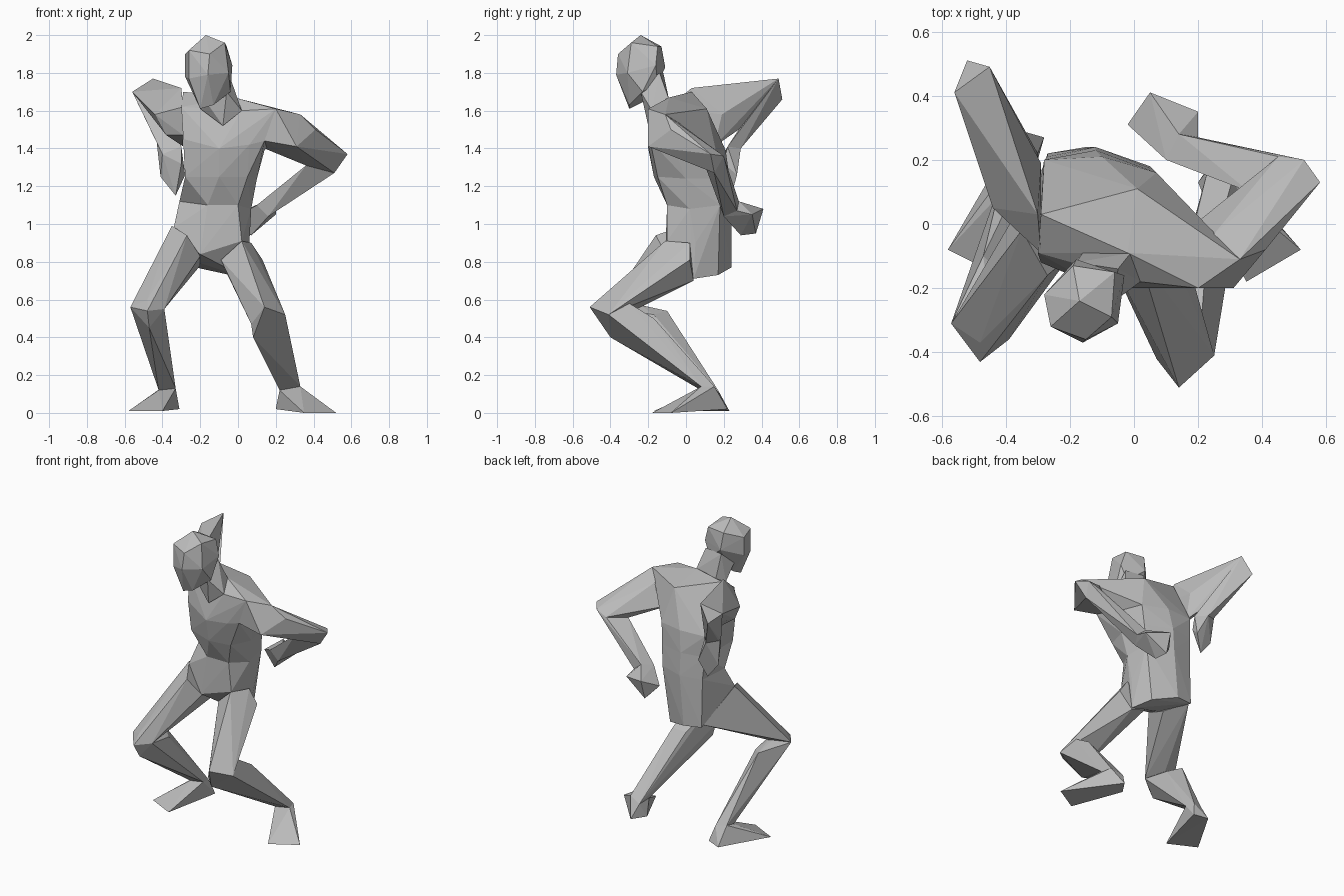
import bpy
import bmesh
from mathutils import Vector

# Remove the default cube only
default_cube = bpy.data.objects.get("Cube")
if default_cube:
    bpy.data.objects.remove(default_cube, do_unlink=True)

# Single clay grey material
clay = bpy.data.materials.new("clay_grey")
clay.use_nodes = True
grey = (0.5, 0.5, 0.5, 1)
clay.diffuse_color = grey
for node in clay.node_tree.nodes:
    if node.type == "BSDF_PRINCIPLED":
        node.inputs["Base Color"].default_value = grey

hulls = {}


def faceted_part(name, *sections):
    """Wrap a convex faceted skin around the cross-sections."""
    skin = bmesh.new()
    for section in sections:
        for point in section:
            skin.verts.new(Vector(point))
    result = bmesh.ops.convex_hull(skin, input=skin.verts)
    unused = set(result["geom_interior"]) | set(result["geom_unused"])
    loose = [item for item in unused if isinstance(item, bmesh.types.BMVert)]
    bmesh.ops.delete(skin, geom=loose, context="VERTS")
    bmesh.ops.recalc_face_normals(skin, faces=skin.faces)
    skin.normal_update()
    hulls[name] = skin


def chain(names, sections):
    """Build consecutive body segments that share their joint sections."""
    for name, start, end in zip(names, sections, sections[1:]):
        faceted_part(name, start, end)


def is_buried(face, planes):
    """True when a face lies wholly inside the convex part given by planes."""
    for origin, normal in planes:
        heights = [(vert.co - origin).dot(normal) for vert in face.verts]
        if max(heights) > 1e-5:
            return False
        if min(heights) > -1e-5 and face.normal.dot(normal) > 0:
            return False
    return True


# Torso, from the shoulder line down to the seat
shoulder_line = [(-.3, -.09, 1.62), (-.02, -.09, 1.67), (.02, -.18, 1.6),
                 (.2, -.2, 1.61), (.33, -.11, 1.58), (.01, .11, 1.61),
                 (-.29, .03, 1.7)]
chest_line = [(-.29, -.12, 1.45), (-.1, -.2, 1.4), (.06, -.2, 1.42),
              (.14, -.19, 1.44), (.14, -.06, 1.39), (.07, .16, 1.38),
              (-.1, .21, 1.39), (-.28, .2, 1.39)]
rib_line = [(-.28, -.1, 1.25), (-.1, -.17, 1.25), (.05, -.15, 1.25),
            (.1, 0, 1.24), (.06, .17, 1.24), (-.12, .23, 1.25),
            (-.28, .2, 1.25)]
waist_line = [(-.16, -.1, 1.1), (0, -.1, 1.1), (.07, .02, 1.08),
              (.05, .18, 1.1), (-.12, .24, 1.1), (-.27, .21, 1.1),
              (-.31, .03, 1.12)]
seat_line = [(-.34, -.04, .98), (-.2, -.11, .84), (.02, -.1, .91),
             (.06, .05, .9), (.05, .04, .71), (0, .17, .73),
             (-.15, .24, .77), (-.27, .22, .78), (-.22, 0, .8),
             (-.08, 0, .77)]
chain(["chest", "ribcage", "abdomen", "pelvis"],
      [shoulder_line, chest_line, rib_line, waist_line, seat_line])

# Neck
neck_base = [(-.2, -.14, 1.61), (-.08, -.2, 1.52), (.02, -.18, 1.6),
             (-.01, -.09, 1.66), (-.16, -.09, 1.64)]
neck_top = [(-.22, -.2, 1.72), (-.06, -.24, 1.7), (-.05, -.14, 1.8),
            (-.18, -.12, 1.8)]
faceted_part("neck", neck_base, neck_top)

# Head: crown, brow, cheeks and jaw
crown = [(-.17, -.24, 2)]
brow = [(-.26, -.32, 1.92), (-.15, -.36, 1.9), (-.07, -.29, 1.96),
        (-.06, -.15, 1.94), (-.19, -.13, 1.94), (-.28, -.22, 1.9)]
cheeks = [(-.26, -.32, 1.77), (-.16, -.37, 1.79), (-.05, -.31, 1.8),
          (-.03, -.16, 1.84), (-.18, -.11, 1.83), (-.28, -.22, 1.78)]
jaw = [(-.2, -.3, 1.61), (-.13, -.3, 1.63), (-.04, -.23, 1.7),
       (-.07, -.15, 1.74), (-.2, -.22, 1.65)]
faceted_part("head", crown, brow, cheeks, jaw)

# Right arm, elbow lifted behind the shoulder
right_shoulder = [(-.29, -.09, 1.62), (-.3, .03, 1.72), (-.29, .19, 1.58),
                  (-.29, .15, 1.41), (-.29, -.08, 1.47), (-.44, .05, 1.58),
                  (-.38, .02, 1.47)]
right_elbow = [(-.56, .41, 1.7), (-.45, .49, 1.77), (-.52, .51, 1.66),
               (-.46, .43, 1.62)]
right_wrist = [(-.43, .25, 1.43), (-.35, .29, 1.4), (-.3, .22, 1.41),
               (-.4, .2, 1.37)]
right_fingers = [(-.41, .24, 1.25), (-.33, .24, 1.15), (-.28, .27, 1.26),
                 (-.3, .2, 1.32)]
chain(["right_upper_arm", "right_forearm", "right_hand"],
      [right_shoulder, right_elbow, right_wrist, right_fingers])

# Left arm, bent with the hand behind the back
left_shoulder = [(.2, -.2, 1.61), (.33, -.11, 1.58), (.25, -.03, 1.53),
                 (.14, -.04, 1.4), (.14, -.19, 1.44), (.31, -.2, 1.41),
                 (.41, -.08, 1.5)]
left_elbow = [(.58, .13, 1.37), (.53, .2, 1.36), (.51, .15, 1.27),
              (.36, .1, 1.31), (.45, .21, 1.33)]
left_wrist = [(.1, .2, 1.1), (.14, .28, 1.12), (.2, .27, 1.07),
              (.16, .2, 1.04)]
left_knuckles = [(-.02, .31, 1.03), (.05, .41, 1.08), (.2, .35, 1.05),
                 (.05, .37, .95), (.07, .29, .94)]
chain(["left_upper_arm", "left_forearm", "left_hand"],
      [left_shoulder, left_elbow, left_wrist, left_knuckles])

# Right leg
right_hip = [(-.35, -.02, .99), (-.27, -.16, .94), (-.2, -.1, .83),
             (-.2, .04, .78), (-.27, .2, .79)]
right_knee = [(-.57, -.31, .56), (-.48, -.37, .6), (-.48, -.43, .54),
              (-.39, -.36, .55), (-.45, -.24, .57)]
right_calf = [(-.47, -.1, .54), (-.4, -.17, .52), (-.47, -.38, .45)]
right_ankle = [(-.42, .09, .12), (-.33, .1, .13), (-.34, .17, .12),
               (-.41, .15, .13)]
right_sole = [(-.58, -.08, .01), (-.4, -.17, .01), (-.31, .2, .02),
              (-.4, .23, .01)]
faceted_part("right_thigh", right_hip, right_knee)
faceted_part("right_shin", right_knee, right_calf, right_ankle)
faceted_part("right_foot", right_ankle, right_sole)

# Left leg
left_hip = [(-.09, -.08, .81), (.02, -.11, .91), (.07, .02, .9),
            (.13, .02, .81), (.05, .04, .7), (-.06, .03, .74)]
left_knee = [(.14, -.51, .56), (.25, -.41, .52), (.07, -.42, .47),
             (.21, -.3, .58), (.1, -.32, .55)]
left_calf = [(.08, -.4, .4), (.22, -.17, .5), (.14, -.2, .48)]
left_ankle = [(.22, .08, .12), (.33, .08, .14), (.31, .15, .14),
              (.23, .17, .11)]
left_sole = [(.52, -.08, 0), (.35, -.18, 0), (.2, .13, .02),
             (.26, .22, .02)]
faceted_part("left_thigh", left_hip, left_knee)
faceted_part("left_shin", left_knee, left_calf, left_ankle)
faceted_part("left_foot", left_ankle, left_sole)

# Drop the faces buried inside neighbouring parts, then make the objects
shells = {name: [(face.verts[0].co.copy(), face.normal.copy())
                 for face in skin.faces] for name, skin in hulls.items()}
for name, skin in hulls.items():
    others = [planes for other, planes in shells.items() if other != name]
    buried = [face for face in skin.faces
              if any(is_buried(face, planes) for planes in others)]
    bmesh.ops.delete(skin, geom=buried, context="FACES")
    mesh = bpy.data.meshes.new(name)
    skin.to_mesh(mesh)
    skin.free()
    mesh.materials.append(clay)
    bpy.context.collection.objects.link(bpy.data.objects.new(name, mesh))
